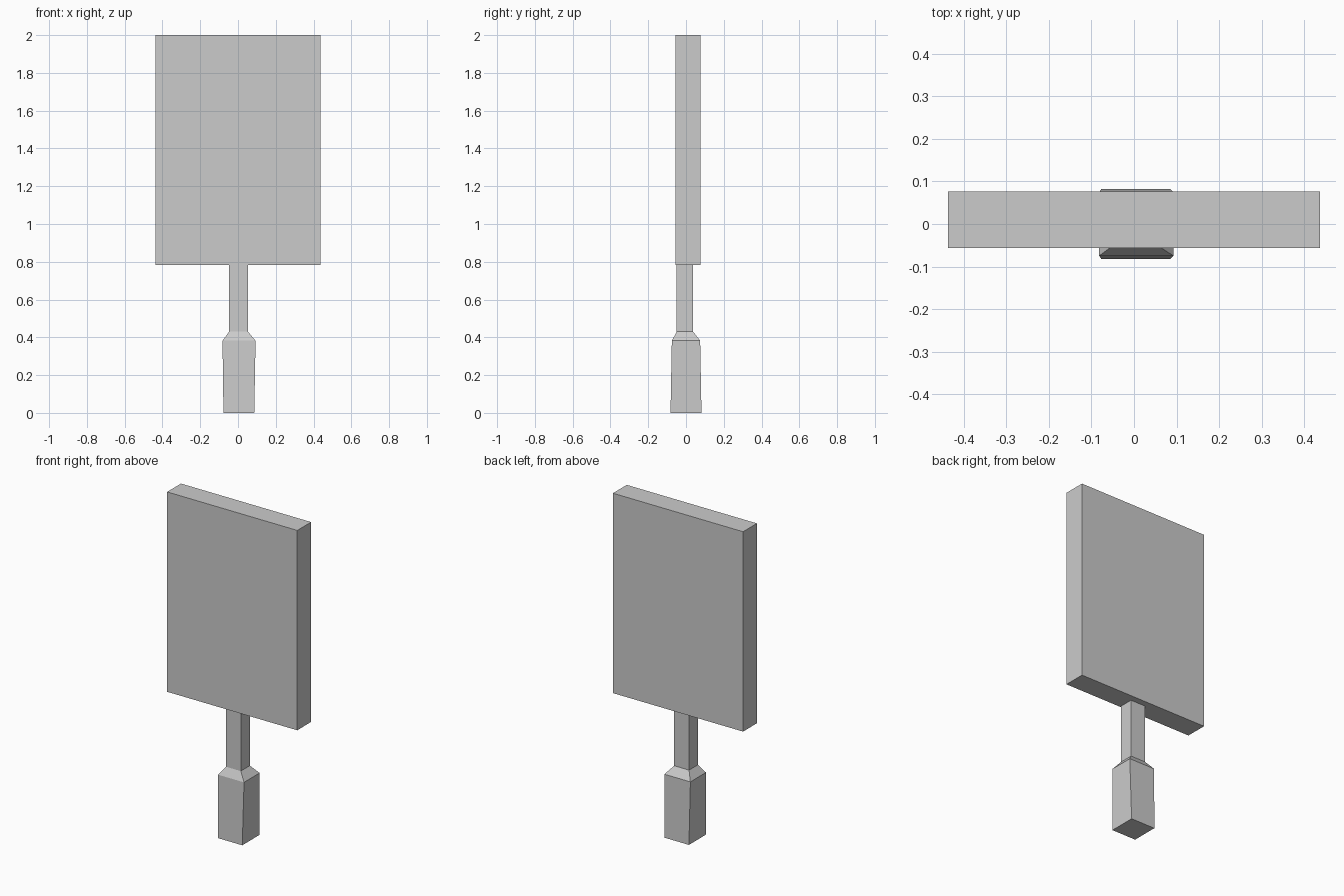
import bpy
import bmesh

if "Cube" in bpy.data.objects:
    bpy.data.objects.remove(bpy.data.objects["Cube"])


def loft_rects(name, sections):
    """Stack rectangular sections (x0, x1, y0, y1, z) into one closed solid."""
    bm = bmesh.new()
    rings = [[bm.verts.new(p) for p in ((x0, y0, z), (x1, y0, z), (x1, y1, z), (x0, y1, z))]
             for x0, x1, y0, y1, z in sections]
    bm.faces.new(rings[0][::-1])
    bm.faces.new(rings[-1])
    for low, high in zip(rings, rings[1:]):
        for i in range(4):
            j = (i + 1) % 4
            bm.faces.new((low[i], low[j], high[j], high[i]))
    bmesh.ops.recalc_face_normals(bm, faces=bm.faces)
    mesh = bpy.data.meshes.new(name)
    bm.to_mesh(mesh)
    bm.free()
    obj = bpy.data.objects.new(name, mesh)
    bpy.context.collection.objects.link(obj)
    return obj


# Flat rectangular paddle panel
loft_rects("panel", [
    (-0.438, 0.438, -0.056, 0.077, 0.784),
    (-0.438, 0.438, -0.056, 0.077, 2.0),
])

# Handle: slightly tapered grip, sloped shoulder and thin neck
loft_rects("handle", [
    (-0.077, 0.086, -0.082, 0.082, 0.0),
    (-0.082, 0.093, -0.075, 0.075, 0.382),
    (-0.047, 0.053, -0.049, 0.038, 0.43),
    (-0.047, 0.053, -0.049, 0.038, 0.784),
])
